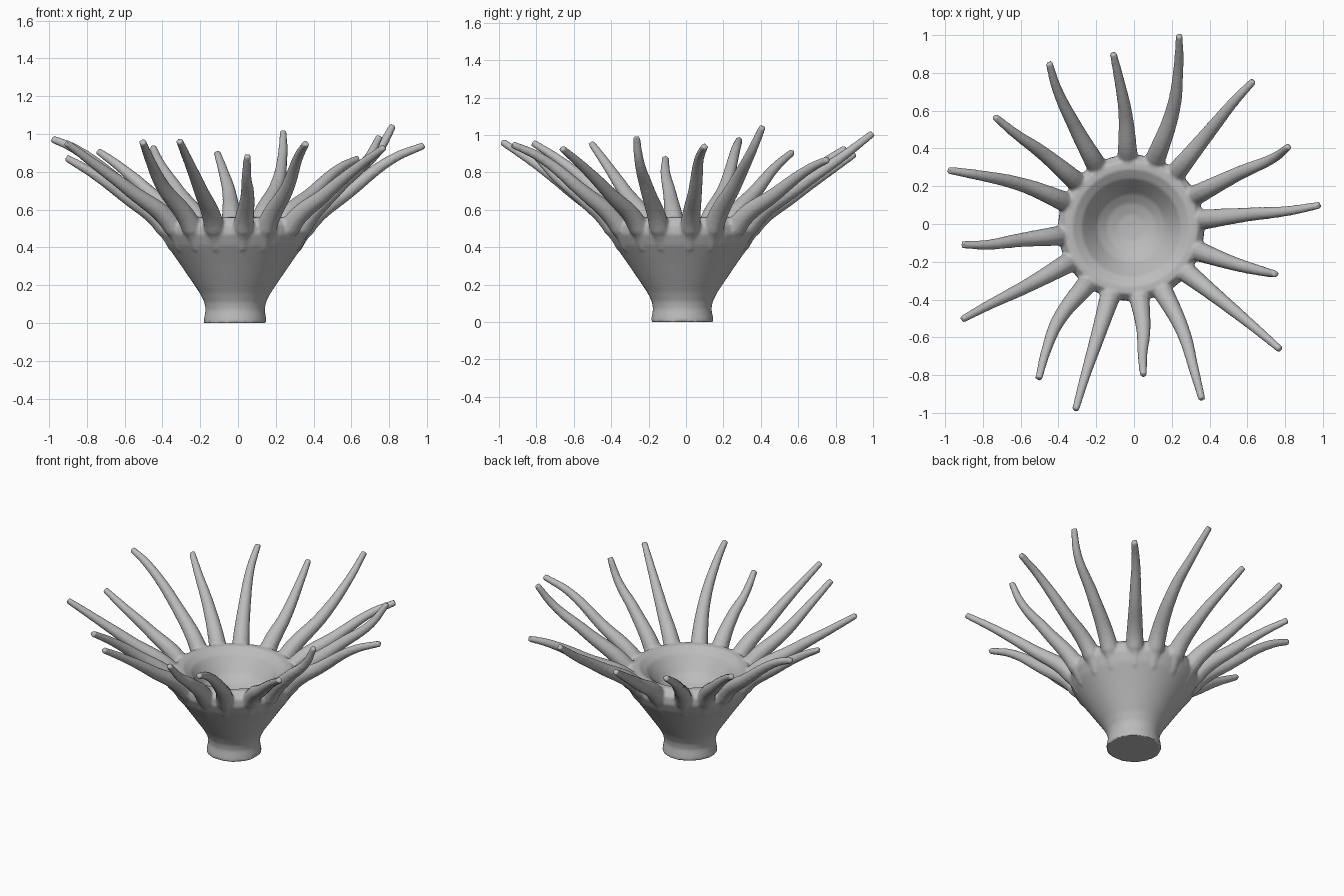
import bpy
import bmesh
import math
from mathutils import Matrix, Vector

cube = bpy.data.objects.get("Cube")
if cube:
    bpy.data.objects.remove(cube, do_unlink=True)

CENTER = Vector((-0.015, -0.02, 0))

grey = bpy.data.materials.new("soft grey")
grey.use_nodes = True
colour = (0.5, 0.5, 0.5, 1)
grey.diffuse_color = colour
grey.node_tree.nodes["Principled BSDF"].inputs["Base Color"].default_value = colour


def add_stalk(bm):
    """Flared stalk with a foot below and a bowl on top, as a turned profile."""
    profile = [(0, 0), (0.168, 0), (0.165, 0.02), (0.156, 0.07), (0.163, 0.11),
               (0.188, 0.16), (0.29, 0.31), (0.36, 0.41), (0.388, 0.47),
               (0.385, 0.52), (0.35, 0.56), (0.31, 0.56), (0.26, 0.53),
               (0.22, 0.48), (0.18, 0.43), (0.13, 0.395), (0.07, 0.375), (0, 0.37)]
    verts = [bm.verts.new(CENTER + Vector((r, 0, z))) for r, z in profile]
    edges = [bm.edges.new(pair) for pair in zip(verts, verts[1:])]
    bmesh.ops.spin(bm, geom=verts + edges, cent=CENTER, axis=(0, 0, 1),
                   angle=math.tau, steps=64, use_merge=True)
    bmesh.ops.remove_doubles(bm, verts=bm.verts[:], dist=0.0005)
    bmesh.ops.recalc_face_normals(bm, faces=bm.faces[:])


def add_tentacle(bm, middle, knee, tip):
    """Tapering tube from a ridge on the stalk, through two bends, to a blunt tip."""
    knee = Vector(knee)
    root_angle = math.atan2(middle[1] - CENTER.y, middle[0] - CENTER.x)
    out = Vector((math.cos(root_angle), math.sin(root_angle), 0))
    low = CENTER + out * 0.325 + Vector((0, 0, 0.39))
    root = CENTER + out * 0.37 + Vector((0, 0, 0.505))
    bend = Vector((*middle, 0))
    reach = (bend - root).xy.length
    share = reach / (reach + (knee - bend).xy.length)
    bend.z = root.z + (knee.z - root.z) * share + 0.01

    path = bpy.data.curves.new("tentacle path", "CURVE")
    path.dimensions = "3D"
    path.bevel_depth = 1
    path.bevel_resolution = 3
    path.resolution_u = 8
    path.use_fill_caps = True
    spline = path.splines.new("BEZIER")
    spline.bezier_points.add(4)
    for point, place, radius in zip(spline.bezier_points, (low, root, bend, knee, tip),
                                    (0.025, 0.056, 0.038, 0.027, 0.02)):
        point.co = place
        point.radius = radius
        point.handle_left_type = point.handle_right_type = "AUTO"
    helper = bpy.data.objects.new("tentacle helper", path)
    bpy.context.collection.objects.link(helper)
    mesh = bpy.data.meshes.new_from_object(
        helper.evaluated_get(bpy.context.evaluated_depsgraph_get()))
    bm.from_mesh(mesh)
    bpy.data.objects.remove(helper, do_unlink=True)
    bpy.data.meshes.remove(mesh)


# Bend (x, y), knee and tip (x, y, z) of each tentacle, counter-clockwise from the left
tentacles = [
    ((0.6, 0.05), (0.82, 0.07, 0.87), (0.985, 0.1, 0.94)),
    ((0.56, 0.27), (0.74, 0.35, 0.91), (0.82, 0.41, 1.045)),
    ((0.4, 0.49), (0.54, 0.66, 0.82), (0.635, 0.76, 0.87)),
    ((0.21, 0.62), (0.235, 0.83, 0.88), (0.24, 1.0, 1.01)),
    ((-0.045, 0.58), (-0.08, 0.77, 0.81), (-0.11, 0.905, 0.9)),
    ((-0.32, 0.53), (-0.41, 0.72, 0.84), (-0.45, 0.855, 0.93)),
    ((-0.49, 0.38), (-0.63, 0.48, 0.83), (-0.74, 0.57, 0.91)),
    ((-0.6, 0.21), (-0.86, 0.265, 0.92), (-0.985, 0.285, 0.975)),
    ((-0.6, -0.085), (-0.78, -0.11, 0.8), (-0.91, -0.11, 0.875)),
    ((-0.57, -0.33), (-0.77, -0.43, 0.85), (-0.91, -0.505, 0.955)),
    ((-0.4, -0.51), (-0.465, -0.67, 0.86), (-0.505, -0.82, 0.96)),
    ((-0.2, -0.62), (-0.26, -0.81, 0.85), (-0.31, -0.985, 0.965)),
    ((0.05, -0.57), (0.045, -0.69, 0.77), (0.05, -0.8, 0.885)),
    ((0.26, -0.57), (0.32, -0.78, 0.88), (0.36, -0.93, 0.95)),
    ((0.47, -0.41), (0.64, -0.55, 0.83), (0.775, -0.665, 0.93)),
    ((0.53, -0.21), (0.68, -0.25, 0.86), (0.75, -0.265, 0.99)),
]

bm = bmesh.new()
add_stalk(bm)
for middle, knee, tip in tentacles:
    add_tentacle(bm, middle, knee, tip)
mesh = bpy.data.meshes.new("stalk_with_tentacles")
bm.to_mesh(mesh)
bm.free()
body = bpy.data.objects.new("stalk_with_tentacles", mesh)
bpy.context.collection.objects.link(body)

# Fuse the tubes into the stalk and soften the joins
remesh = body.modifiers.new("fuse", "REMESH")
remesh.mode = "VOXEL"
remesh.voxel_size = 0.009
remesh.use_smooth_shade = True
smooth = body.modifiers.new("soften", "SMOOTH")
smooth.factor = 0.5
smooth.iterations = 6

# Keep the fused surface as the final mesh, flat on the ground
fused = bpy.data.meshes.new_from_object(
    body.evaluated_get(bpy.context.evaluated_depsgraph_get()))
body.modifiers.clear()
body.data = fused
bpy.data.meshes.remove(mesh)
fused.transform(Matrix.Translation((0, 0, -min(v.co.z for v in fused.vertices))))
fused.materials.clear()
fused.materials.append(grey)
bpy.context.view_layer.objects.active = body
body.select_set(True)
bpy.ops.object.shade_smooth_by_angle(angle=math.radians(50))
